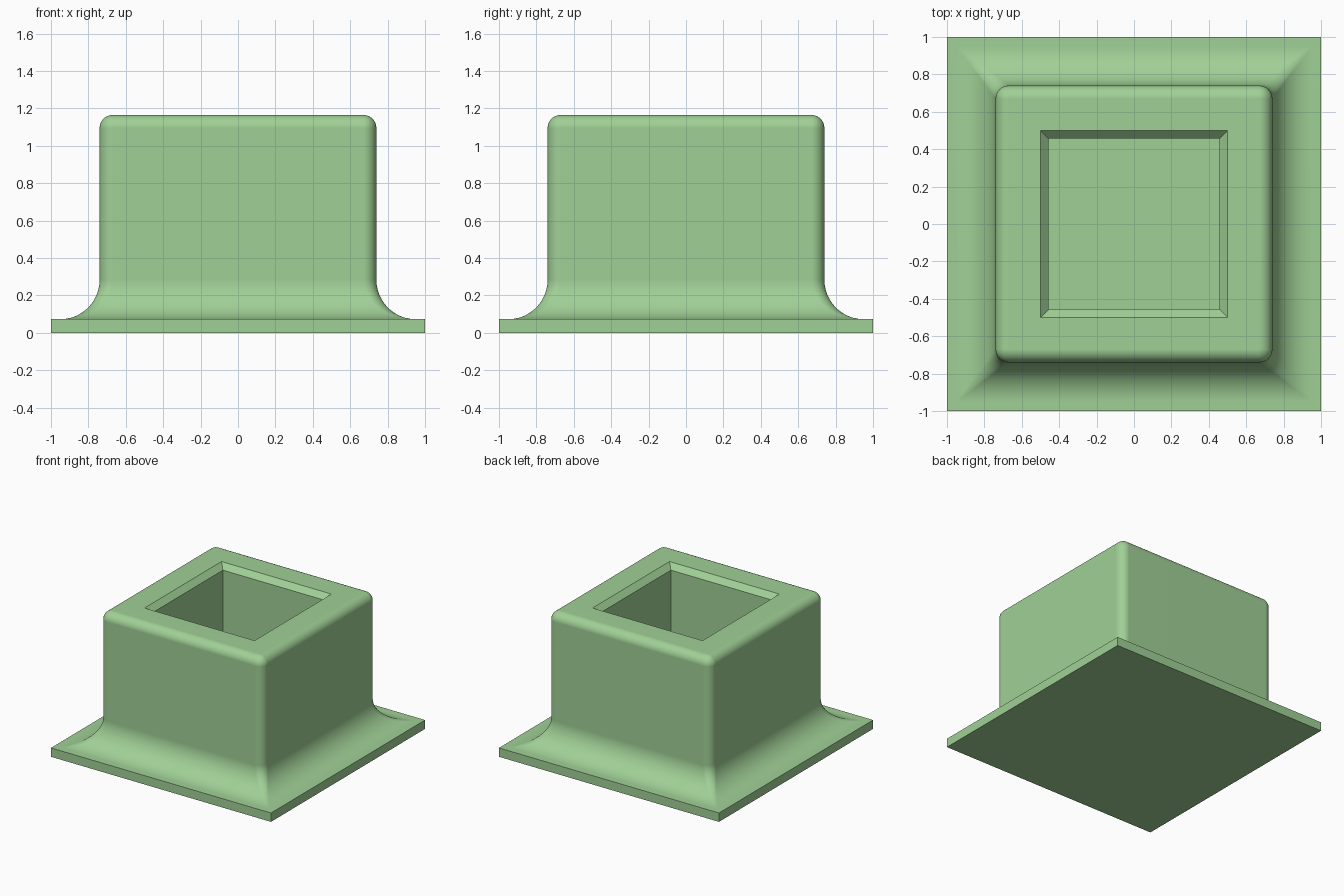
import bpy, bmesh, math

cube = bpy.data.objects.get("Cube")
if cube:
    bpy.data.objects.remove(cube, do_unlink=True)

SEGS = 8             # steps per rounded corner
BODY = 0.74          # half width of the body
TOP = 1.165
PLATE = 0.073        # flange thickness
ROUND = 0.07         # rounding of the body edges
FILLET = 0.21        # concave sweep from body to flange
HOLE, HOLE_IN = 0.5, 0.457


def rounded_square(half, z, r):
    """Points of a square with rounded corners, counter-clockwise."""
    pts = []
    for k in range(4):
        a0 = k * math.pi / 2
        sx, sy = ((1, 1), (-1, 1), (-1, -1), (1, -1))[k]
        for i in range(SEGS + 1):
            a = a0 + i * math.pi / 2 / SEGS
            pts.append((sx * (half - r) + r * math.cos(a),
                        sy * (half - r) + r * math.sin(a), z))
    return pts


# Section from the underside, up the outside, then down into the socket
section = [(1.0, 0.0, 0.0), (1.0, PLATE, 0.0)]
for i in range(13):                                  # concave fillet
    t = math.pi / 2 * (1 - i / 12)
    section.append((BODY + FILLET * (1 - math.cos(t)),
                    PLATE + FILLET * (1 - math.sin(t)),
                    ROUND * math.cos(t)))
for i in range(SEGS + 1):                            # rounded top edge
    t = math.pi / 2 * i / SEGS
    section.append((BODY - ROUND * (1 - math.cos(t)),
                    TOP - ROUND * (1 - math.sin(t)),
                    ROUND * math.cos(t)))
section += [(HOLE, TOP, 0.0),                        # chamfered socket
            (HOLE_IN, TOP - (HOLE - HOLE_IN), 0.0),
            (HOLE_IN, PLATE, 0.0)]

# Loft the section rings and close both ends
bm = bmesh.new()
rings = [[bm.verts.new(p) for p in rounded_square(*s)] for s in section]
n = len(rings[0])
for low, high in zip(rings, rings[1:]):
    for i in range(n):
        j = (i + 1) % n
        bm.faces.new((low[i], low[j], high[j], high[i]))
bm.faces.new(rings[0][::-1])
bm.faces.new(rings[-1])
bmesh.ops.remove_doubles(bm, verts=bm.verts, dist=1e-5)
bmesh.ops.recalc_face_normals(bm, faces=bm.faces)
mesh = bpy.data.meshes.new("flanged_socket")
bm.to_mesh(mesh)
bm.free()

socket = bpy.data.objects.new("flanged_socket", mesh)
bpy.context.collection.objects.link(socket)

# Single soft green
green = bpy.data.materials.new("soft_green")
green.use_nodes = True
colour = (0.352, 0.631, 0.305, 1.0)
green.diffuse_color = colour
bsdf = next(nd for nd in green.node_tree.nodes if nd.type == 'BSDF_PRINCIPLED')
bsdf.inputs["Base Color"].default_value = colour
mesh.materials.append(green)

# Smooth roundings, crisp edges, flat broad faces
bpy.ops.object.select_all(action='DESELECT')
socket.select_set(True)
bpy.context.view_layer.objects.active = socket
bpy.ops.object.shade_smooth_by_angle(angle=math.radians(30))
weighted = socket.modifiers.new("flat_broad_faces", 'WEIGHTED_NORMAL')
weighted.keep_sharp = True
